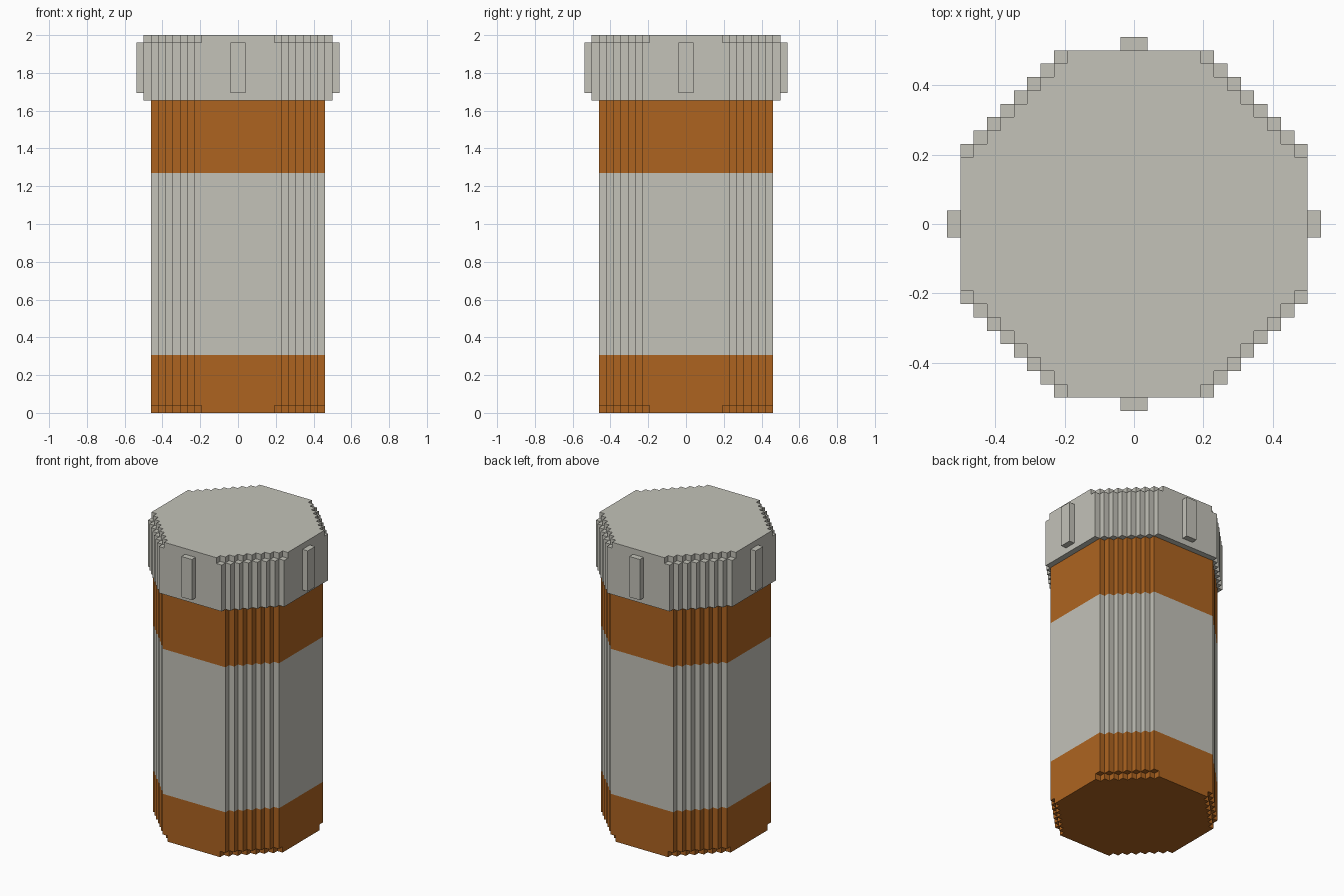
import bpy, bmesh
from mathutils import Vector, Matrix

if "Cube" in bpy.data.objects:
    bpy.data.objects.remove(bpy.data.objects["Cube"])

U = 2 / 52  # one stair step


def material(name, rgb):
    m = bpy.data.materials.new(name)
    m.diffuse_color = (*rgb, 1)
    m.use_nodes = True
    m.node_tree.nodes["Principled BSDF"].inputs["Base Color"].default_value = m.diffuse_color
    return m


amber = material("amber_orange", (0.423, 0.127, 0.0144))
white = material("off_white", (0.546, 0.540, 0.483))


def stair_octagon(r, cut):
    """Octagon of half width r with stepped corners; cut trims one step off them."""
    quarter = [(5, r)]
    for k in range(6, r + 1):
        s = r + 6 - k
        quarter.append((k - 1, s - 1) if cut else (k, s))
        quarter.append((k, s - 1))
    pts = []
    for _ in range(4):
        pts += quarter
        quarter = [(y, -x) for x, y in quarter]
    return pts


def stepped_prism(name, r, levels, mats, pick):
    """levels: (height, cut) from bottom to top; equal heights make a ledge."""
    bm = bmesh.new()
    rings = [[bm.verts.new((x * U, y * U, z * U)) for x, y in stair_octagon(r, cut)]
             for z, cut in levels]
    n = len(rings[0])
    for (a, la), (b, lb) in zip(zip(rings, levels), zip(rings[1:], levels[1:])):
        for i in range(n):
            j = (i + 1) % n
            if la[0] != lb[0]:
                bm.faces.new((a[i], a[j], b[j], b[i]))
            elif (a[i].co - b[i].co).length > U / 2:
                bm.faces.new((a[i - 1], a[i], a[j], b[i]))
    bm.faces.new(rings[0])
    bm.faces.new(rings[-1])
    bmesh.ops.remove_doubles(bm, verts=bm.verts, dist=U / 100)
    bmesh.ops.recalc_face_normals(bm, faces=bm.faces)
    for f in bm.faces:
        f.material_index = pick(f.calc_center_bounds().z / U)
    return finish(name, bm, mats)


def finish(name, bm, mats):
    me = bpy.data.meshes.new(name)
    bm.to_mesh(me)
    bm.free()
    for m in mats:
        me.materials.append(m)
    ob = bpy.data.objects.new(name, me)
    bpy.context.collection.objects.link(ob)
    return ob


# Bottle body: amber with a white label band
stepped_prism("bottle_body", 12,
              [(0, True), (1, True), (1, False), (8, False), (33, False), (43, False)],
              [amber, white], lambda z: 1 if 8 < z < 33 else 0)

# Cap with trimmed upper corners
stepped_prism("cap", 13,
              [(43, False), (51, False), (51, True), (52, True)],
              [white], lambda z: 0)

# Grip ribs on the four flat sides of the cap
for i, side in enumerate(("right", "back", "left", "front")):
    bm = bmesh.new()
    bmesh.ops.create_cube(bm, size=1, matrix=(
        Matrix.Rotation(i * 1.5707963, 4, 'Z')
        @ Matrix.Translation(Vector((13.5, 0, 47.5)) * U)
        @ Matrix.Diagonal((U, 2 * U, 7 * U, 1))))
    finish("cap_rib_" + side, bm, [white])
